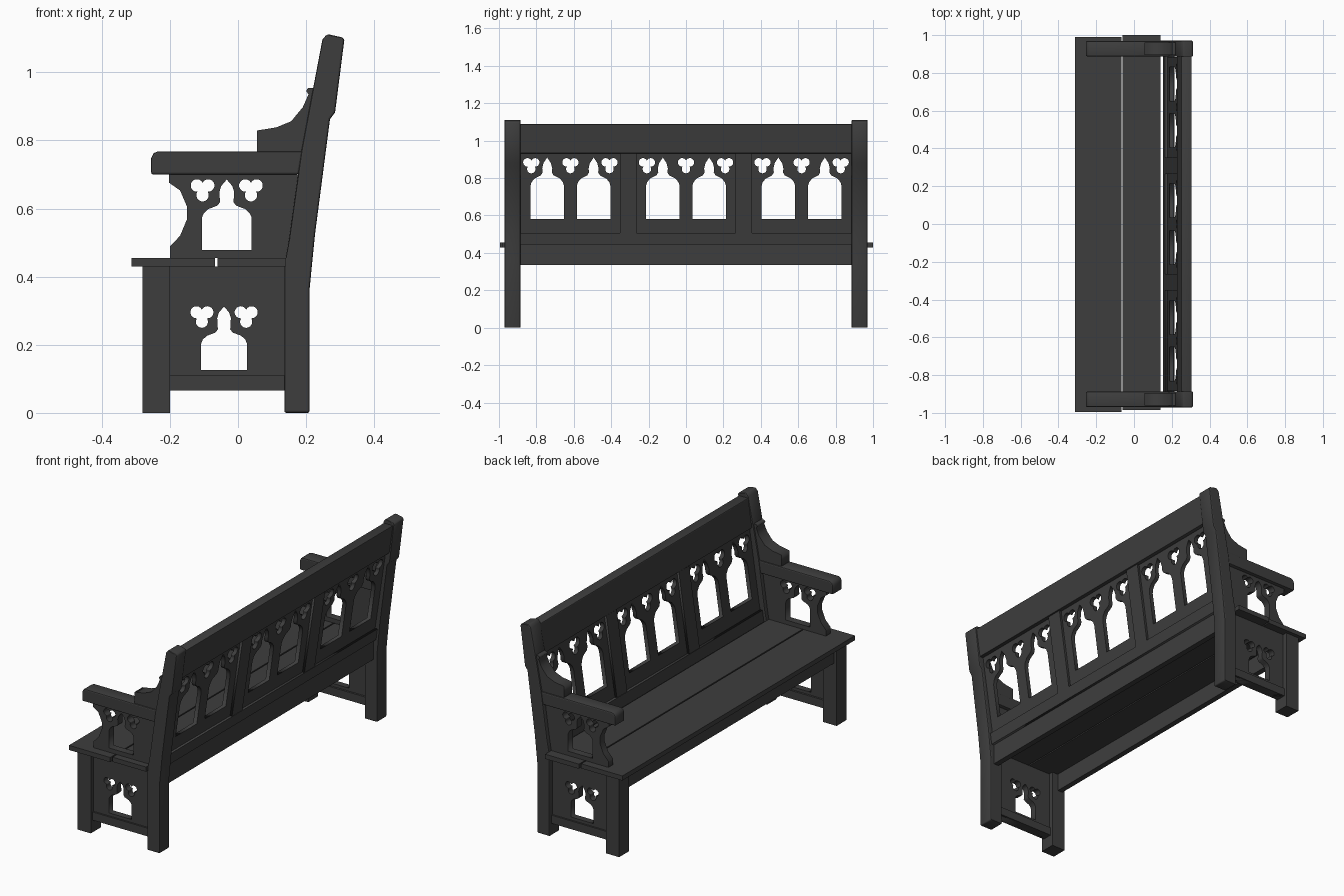
import bpy, bmesh, math
from mathutils import Matrix

if "Cube" in bpy.data.objects:
    bpy.data.objects.remove(bpy.data.objects["Cube"], do_unlink=True)

# One dark stained wood colour
wood = bpy.data.materials.new("dark_wood")
wood.use_nodes = True
wood.diffuse_color = (0.048, 0.048, 0.048, 1)
wood.node_tree.nodes["Principled BSDF"].inputs["Base Color"].default_value = (0.048, 0.048, 0.048, 1)


def finish(name, bm, bevel=0):
    bmesh.ops.remove_doubles(bm, verts=bm.verts, dist=1e-5)
    bmesh.ops.recalc_face_normals(bm, faces=bm.faces)
    mesh = bpy.data.meshes.new(name)
    bm.to_mesh(mesh)
    bm.free()
    mesh.materials.clear()
    mesh.materials.append(wood)
    ob = bpy.data.objects.new(name, mesh)
    bpy.context.collection.objects.link(ob)
    if bevel:
        mod = ob.modifiers.new("soft_edges", "BEVEL")
        mod.width = bevel
        mod.segments = 2
        mod.limit_method = "ANGLE"
        mod.angle_limit = math.radians(40)
    return ob


def box(name, x, y, z):
    bm = bmesh.new()
    bmesh.ops.create_cube(bm, size=1)
    for v in bm.verts:
        v.co = [(r[0] + r[1]) / 2 + c * (r[1] - r[0]) for r, c in zip((x, y, z), v.co)]
    return finish(name, bm)


def cutout(name, loops, thick, matrix, bevel=0):
    """Extruded flat outline; inner loops become holes."""
    cu = bpy.data.curves.new(name + "_outline", "CURVE")
    cu.dimensions = "2D"
    cu.fill_mode = "BOTH"
    cu.extrude = thick / 2
    for pts in loops:
        sp = cu.splines.new("POLY")
        sp.points.add(len(pts) - 1)
        for p, (u, v) in zip(sp.points, pts):
            p.co = (u, v, 0, 1)
        sp.use_cyclic_u = True
    tmp = bpy.data.objects.new(name + "_tmp", cu)
    bpy.context.collection.objects.link(tmp)
    dg = bpy.context.evaluated_depsgraph_get()
    mesh = bpy.data.meshes.new_from_object(tmp.evaluated_get(dg))
    bm = bmesh.new()
    bm.from_mesh(mesh)
    bm.transform(matrix)
    bpy.data.objects.remove(tmp, do_unlink=True)
    bpy.data.curves.remove(cu)
    bpy.data.meshes.remove(mesh)
    return finish(name, bm, bevel)


def rect(u0, u1, v0, v1):
    return [(u0, v0), (u1, v0), (u1, v1), (u0, v1)]


def arch(u, v, half, height, s):
    """Arched opening with a narrow pointed neck; s is the shoulder height."""
    side = [(1, 0), (1, s), (.93, s + .06), (.75, s + .12), (.38, s + .17),
            (.27, s + .22), (.3, .82), (.22, .91), (0, 1)]
    pts = side + [(-a, b) for a, b in reversed(side[:-1])]
    return [(u + a * half, v + b * height) for a, b in pts]


def trefoil(u, v, size):
    """Three merged round lobes, one pointing down."""
    pts = []
    for i in range(36):
        a = math.radians(i * 10)
        phi = (a - math.radians(30) + math.pi / 3) % (2 * math.pi / 3) - math.pi / 3
        r = size * (.53 * math.cos(phi) + math.sqrt(.51 ** 2 - (.53 * math.sin(phi)) ** 2))
        pts.append((u + r * math.cos(a), v + r * math.sin(a)))
    return pts


def side_plane(y):
    return Matrix(((1, 0, 0, 0), (0, 0, 1, y), (0, 1, 0, 0), (0, 0, 0, 1)))


def back_plane(offset):
    lean = .148
    return Matrix(((0, lean, 1, .155 - .45 * lean + offset),
                   (1, 0, 0, 0), (0, 1, 0, 0), (0, 0, 0, 1)))


# Side profiles as (x, z)
post = [(.136, 0), (.21, 0), (.21, .362), (.226, .524), (.27, .862), (.285, .882),
        (.312, 1.094), (.308, 1.102), (.262, 1.112), (.248, 1.097), (.22, .95),
        (.186, .768), (.15, .51), (.136, .43)]
bracket = [(.056, .766), (.056, .829), (.112, .838), (.156, .856), (.19, .897),
           (.207, .935), (.2, .945), (.205, .953), (.225, .955), (.19, .766)]
arm = [(-.255, .70), (.178, .70), (.19, .768), (-.235, .768), (-.248, .762), (-.255, .748)]
arm_panel = [(.16, .455), (.185, .70), (-.203, .70), (-.203, .676), (-.17, .653),
             (-.15, .606), (-.15, .568), (-.17, .52), (-.2, .488), (-.2, .455)]

# The two matching ends
for end, s in (("near", -1), ("far", 1)):
    mid = side_plane(s * .928)
    y = sorted((s * .885, s * .97))
    cutout(end + "_back_post", [post], .085, mid, .006)
    box(end + "_front_leg", (-.28, -.2), y, (0, .43))
    cutout(end + "_arm_rest", [arm], .08, mid, .006)
    cutout(end + "_arm_bracket", [bracket], .068, mid)
    c = -.041
    cutout(end + "_arm_panel", [arm_panel, arch(c + .008, .478, .073, .207, .46),
           trefoil(c - .063, .658, .036), trefoil(c + .079, .658, .036)], .04, mid)
    cutout(end + "_leg_panel", [rect(-.205, .14, .066, .43), arch(c, .126, .067, .186, .42),
           trefoil(c - .065, .286, .035), trefoil(c + .065, .286, .035)], .035, mid)
    ry = sorted((s * .9, s * .955))
    box(end + "_lower_rail", (-.2, .136), ry, (.066, .11))

# Seat boards and aprons
box("front_seat_board", (-.313, -.067), (-.995, .99), (.43, .455))
box("back_seat_board", (-.06, .141), (-.985, 1), (.43, .455))
box("front_apron", (-.265, -.235), (-.89, .89), (.335, .43))
box("back_apron", (.16, .19), (-.89, .89), (.335, .445))

# Leaning backrest frame
frame = back_plane(.025)
cutout("back_bottom_rail", [rect(-.89, .89, .445, .506)], .05, frame)
cutout("back_top_rail", [rect(-.89, .89, .932, 1.088)], .056, back_plane(.028), .004)
for name, s in (("near", -1), ("far", 1)):
    u0, u1 = sorted((s * .265, s * .353))
    cutout(name + "_back_stile", [rect(u0, u1, .506, .932)], .046, frame)

# Pierced backrest panels
for name, c in (("near", -.618), ("middle", 0), ("far", .618)):
    holes = [arch(c + d, .58, .09, .33, .54) for d in (-.124, .124)]
    holes += [trefoil(c + d, .872, .045) for d in (-.209, 0, .209)]
    cutout(name + "_back_panel", [rect(c - .267, c + .267, .505, .933)] + holes, .022, frame)
